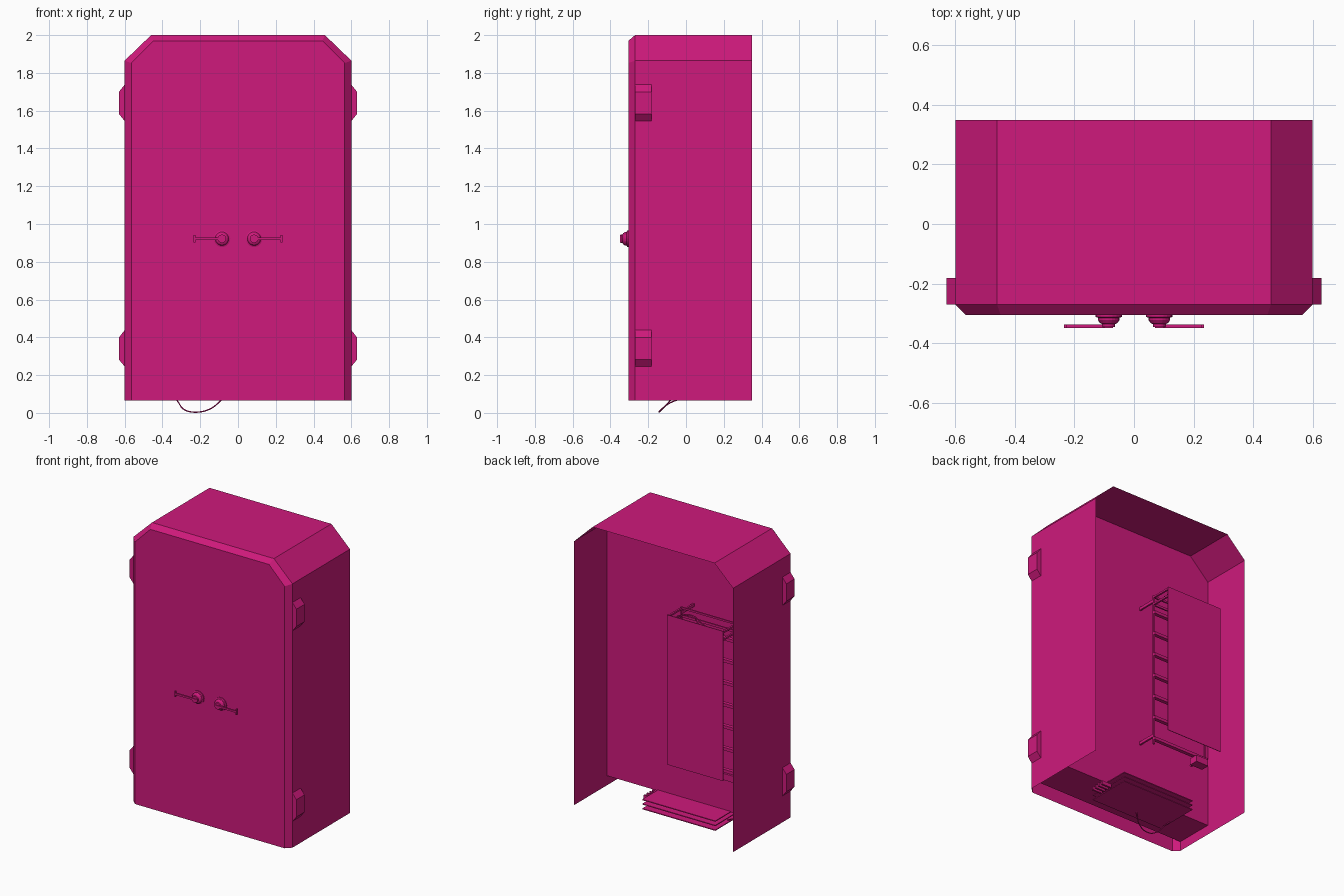
import bpy, bmesh, math
from mathutils import Matrix, Vector

if "Cube" in bpy.data.objects:
    bpy.data.objects.remove(bpy.data.objects["Cube"])

mat = bpy.data.materials.new("magenta_paint")
mat.diffuse_color = (0.62, 0.01, 0.2, 1)
mat.use_nodes = True
mat.node_tree.nodes["Principled BSDF"].inputs["Base Color"].default_value = mat.diffuse_color


def finish(name, bm):
    bmesh.ops.recalc_face_normals(bm, faces=bm.faces)
    me = bpy.data.meshes.new(name)
    bm.to_mesh(me)
    bm.free()
    ob = bpy.data.objects.new(name, me)
    bpy.context.collection.objects.link(ob)
    me.materials.append(mat)
    return ob


def add_box(bm, x0, x1, y0, y1, z0, z1):
    m = (Matrix.Translation(((x0 + x1) / 2, (y0 + y1) / 2, (z0 + z1) / 2))
         @ Matrix.Diagonal((x1 - x0, y1 - y0, z1 - z0, 1)))
    bmesh.ops.create_cube(bm, size=1, matrix=m)


def boxes(name, *specs):
    bm = bmesh.new()
    for s in specs:
        add_box(bm, *s)
    return finish(name, bm)


def outline(bm, y, half, top_half, shoulder, top, bottom=0.065):
    pts = [(-half, bottom), (-half, shoulder), (-top_half, top),
           (top_half, top), (half, shoulder), (half, bottom)]
    return [bm.verts.new((x, y, z)) for x, z in pts]


def bridge(bm, a, b, closed):
    n = len(a)
    for i in range(n if closed else n - 1):
        j = (i + 1) % n
        bm.faces.new((a[i], a[j], b[j], b[i]))


def tube(name, pts, r):
    cu = bpy.data.curves.new(name, 'CURVE')
    cu.dimensions = '3D'
    cu.bevel_depth = r
    cu.bevel_resolution = 1
    cu.resolution_u = 8
    cu.materials.append(mat)
    sp = cu.splines.new('BEZIER')
    sp.bezier_points.add(len(pts) - 1)
    for p, co in zip(sp.bezier_points, pts):
        p.co = co
        p.handle_left_type = p.handle_right_type = 'AUTO'
    ob = bpy.data.objects.new(name, cu)
    bpy.context.collection.objects.link(ob)
    return ob


# Thin cabinet shell, open at the back, with a bevelled front
bm = bmesh.new()
front = outline(bm, -0.305, 0.565, 0.448, 1.852, 1.97)
rim = outline(bm, -0.27, 0.6, 0.46, 1.865, 2.0)
back = outline(bm, 0.35, 0.6, 0.46, 1.865, 2.0)
bm.faces.new(front)
bridge(bm, front, rim, False)
bridge(bm, rim, back, False)
finish("cabinet_shell", bm)

# Recessed inner back panel
bm = bmesh.new()
bm.faces.new(outline(bm, -0.005, 0.6, 0.46, 1.865, 2.0, 0.13))
finish("inner_back_panel", bm)

# Raised floor between the door and the inner panel
bm = bmesh.new()
bm.faces.new([bm.verts.new(p) for p in ((-0.6, -0.27, 0.13), (0.6, -0.27, 0.13),
                                        (0.6, -0.005, 0.13), (-0.6, -0.005, 0.13))])
finish("floor_panel", bm)

# Tapered hinge blocks on both sides
for sx, side in ((-1, "left"), (1, "right")):
    for z, level in ((0.245, "lower"), (1.545, "upper")):
        bm = bmesh.new()
        prof = [(0.6, z), (0.63, z + 0.037), (0.63, z + 0.155), (0.6, z + 0.193)]
        a = [bm.verts.new((sx * x, -0.27, h)) for x, h in prof]
        b = [bm.verts.new((sx * x, -0.182, h)) for x, h in prof]
        bm.faces.new(a)
        bm.faces.new(b)
        bridge(bm, a, b, True)
        finish(f"{side}_{level}_hinge", bm)

# Turned handle bases with thin T-ended levers
HZ = 0.922
KNOB = [(0.044, -0.304), (0.044, -0.312), (0.036, -0.315), (0.036, -0.323),
        (0.03, -0.332), (0.022, -0.336), (0.022, -0.346), (0.0, -0.346)]
for sx, side in ((-1, "left"), (1, "right")):
    bm = bmesh.new()
    vs = [bm.verts.new((r, y, 0)) for r, y in KNOB]
    es = [bm.edges.new(p) for p in zip(vs, vs[1:])]
    bmesh.ops.spin(bm, geom=vs + es, cent=(0, 0, 0), axis=(0, 1, 0),
                   angle=2 * math.pi, steps=20)
    bmesh.ops.remove_doubles(bm, verts=bm.verts, dist=0.0001)
    bmesh.ops.translate(bm, vec=Vector((sx * 0.085, 0, HZ)), verts=bm.verts)
    finish(f"{side}_handle_base", bm)
    lo, hi = sorted((sx * 0.07, sx * 0.23))
    tl, th = sorted((sx * 0.226, sx * 0.235))
    boxes(f"{side}_handle_lever",
          (lo, hi, -0.35, -0.338, HZ - 0.006, HZ + 0.006),
          (tl, th, -0.35, -0.338, HZ - 0.02, HZ + 0.02))

# Equipment rack behind the inner panel: cover plate, rails and rungs
X0, X1 = -0.47, -0.047
boxes("rack_cover_plate", (X0, X1, 0.268, 0.272, 0.485, 1.507))
boxes("rack_rails", *[(x, x + 0.012, 0.12, 0.132, 0.45, 1.507)
                      for x in (X0, X1 - 0.012)])
boxes("rack_rungs", *[(X0, X1, 0.12, 0.145, 0.475 + 0.15 * i, 0.495 + 0.15 * i)
                      for i in range(7)])
boxes("rack_top_brackets",
      (X0, X1, 0.12, 0.13, 1.44, 1.455), (X0, X1, 0.12, 0.13, 1.495, 1.507),
      *[(x, x + 0.012, 0.12, 0.27, z, z + 0.012)
        for x in (X0, X1 - 0.012) for z in (1.44, 1.49)])
boxes("rack_wall_mounts", *[(x, x + 0.012, -0.005, 0.12, z, z + 0.02)
                            for x in (X0, X1 - 0.012) for z in (0.5, 1.46)])
boxes("rack_junction_box", (-0.465, -0.37, 0.1, 0.16, 0.43, 0.475))
for i in range(2):
    tube("rack_cable", [(X1 - 0.03, 0.2 + 0.03 * i, 1.48), (-0.16, 0.18, 1.5),
                        (-0.28, 0.22 - 0.03 * i, 1.46), (-0.4, 0.16, 1.42)], 0.004)

# Stacked base trays at floor level, with small terminals at one end
boxes("base_trays", *[(-0.335, 0.216, -0.14, 0.163, z, z + 0.006)
                      for z in (0.068, 0.1, 0.13)])
boxes("tray_terminals", *[(0.216, 0.29, y, y + 0.012, 0.075, 0.1)
                          for y in (-0.06, -0.03, 0.0, 0.03)])

# Loose cable drooping to the ground
tube("drooping_cable", [(-0.33, 0.02, 0.085), (-0.315, -0.08, 0.055),
                        (-0.28, -0.135, 0.015), (-0.225, -0.143, 0.004),
                        (-0.15, -0.125, 0.02), (-0.08, -0.075, 0.075)], 0.0035)
